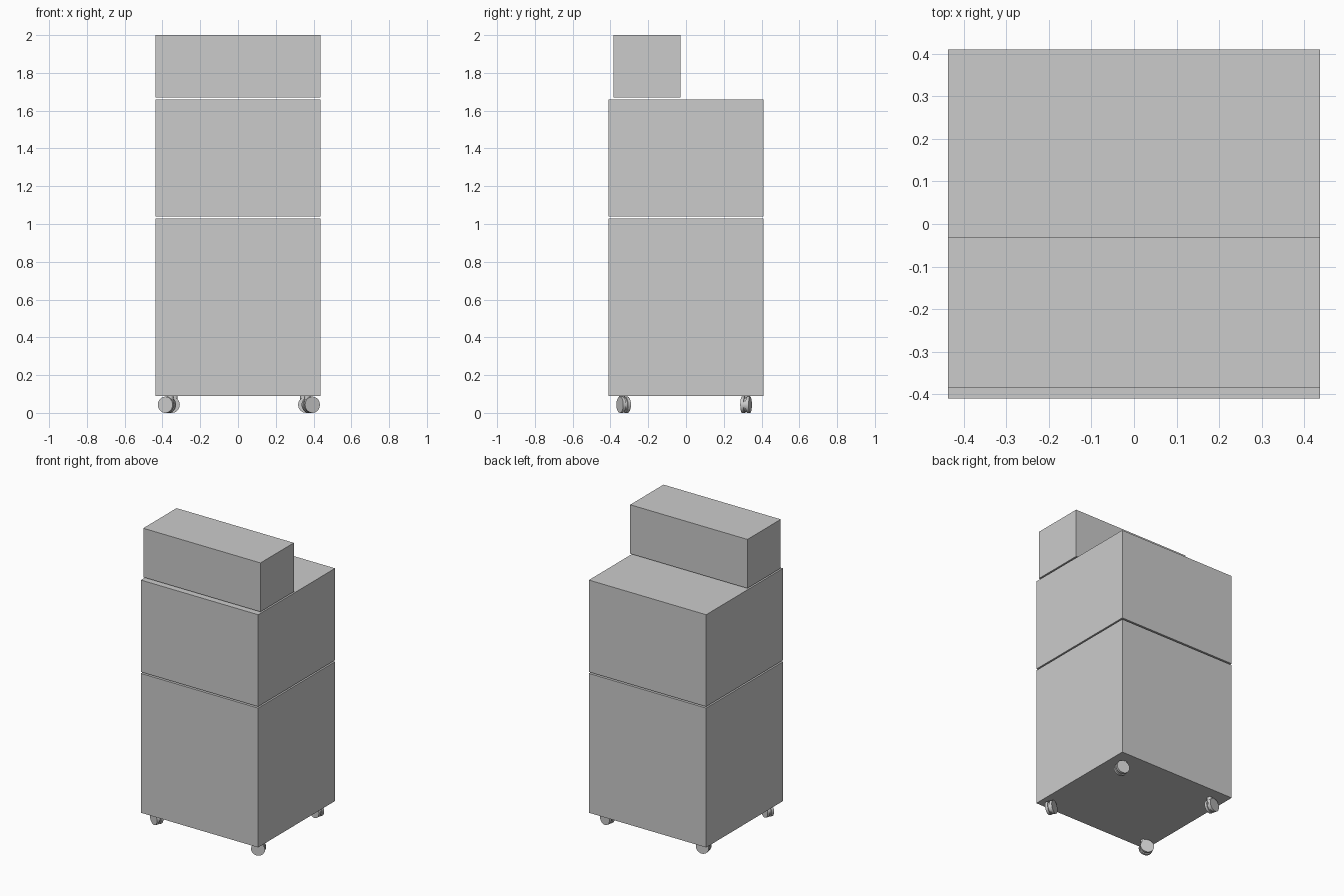
import bpy
import math
from mathutils import Matrix, Vector

cube = bpy.data.objects.get("Cube")
if cube:
    bpy.data.objects.remove(cube, do_unlink=True)

grey = bpy.data.materials.new("plain grey")
grey.use_nodes = True
colour = (0.6, 0.6, 0.6, 1)
grey.diffuse_color = colour
grey.node_tree.nodes["Principled BSDF"].inputs["Base Color"].default_value = colour


def finish(name, smooth=False):
    obj = bpy.context.object
    obj.name = name
    obj.data.materials.append(grey)
    if smooth:
        bpy.ops.object.shade_smooth_by_angle(angle=math.radians(40))
    return obj


def box(name, x, y, z):
    bpy.ops.mesh.primitive_cube_add(size=1)
    obj = finish(name)
    size = Vector((x[1] - x[0], y[1] - y[0], z[1] - z[0]))
    centre = Vector((sum(x), sum(y), sum(z))) / 2
    obj.data.transform(Matrix.Translation(centre) @ Matrix.Diagonal(size).to_4x4())
    return obj


def disc(name, radius, depth, place, upright=False):
    bpy.ops.mesh.primitive_cylinder_add(vertices=28, radius=radius, depth=depth)
    obj = finish(name, True)
    turn = Matrix() if upright else Matrix.Rotation(math.pi / 2, 4, "X")
    obj.data.transform(place @ turn)
    return obj


# Stacked cabinet bodies, separated by narrow open gaps
width = (-0.4375, 0.4375)
depth = (-0.41, 0.41)
box("lower_cabinet", width, depth, (0.09, 1.03))
box("upper_cabinet", width, depth, (1.04, 1.66))
box("top_box", width, (-0.385, -0.03), (1.67, 2.0))


# Swivelled casters: two outer discs on a hub, hung from a short stem
def caster(name, x, y, angle):
    place = Matrix.Translation((x, y, 0.043)) @ Matrix.Rotation(math.radians(angle), 4, "Z")
    for side, offset in (("a", -0.014), ("b", 0.014)):
        disc(name + "_wheel_" + side, 0.043, 0.017, place @ Matrix.Translation((0, offset, 0)))
    disc(name + "_hub", 0.036, 0.02, place)
    inward = 0.02 if x < 0 else -0.02
    disc(name + "_stem", 0.016, 0.05, place @ Matrix.Translation((inward, 0, 0.023)), True)


caster("front_left_caster", 0.385, -0.33, 25)
caster("front_right_caster", -0.376, -0.33, -25)
caster("back_left_caster", 0.365, 0.318, -12)
caster("back_right_caster", -0.355, 0.318, 12)
